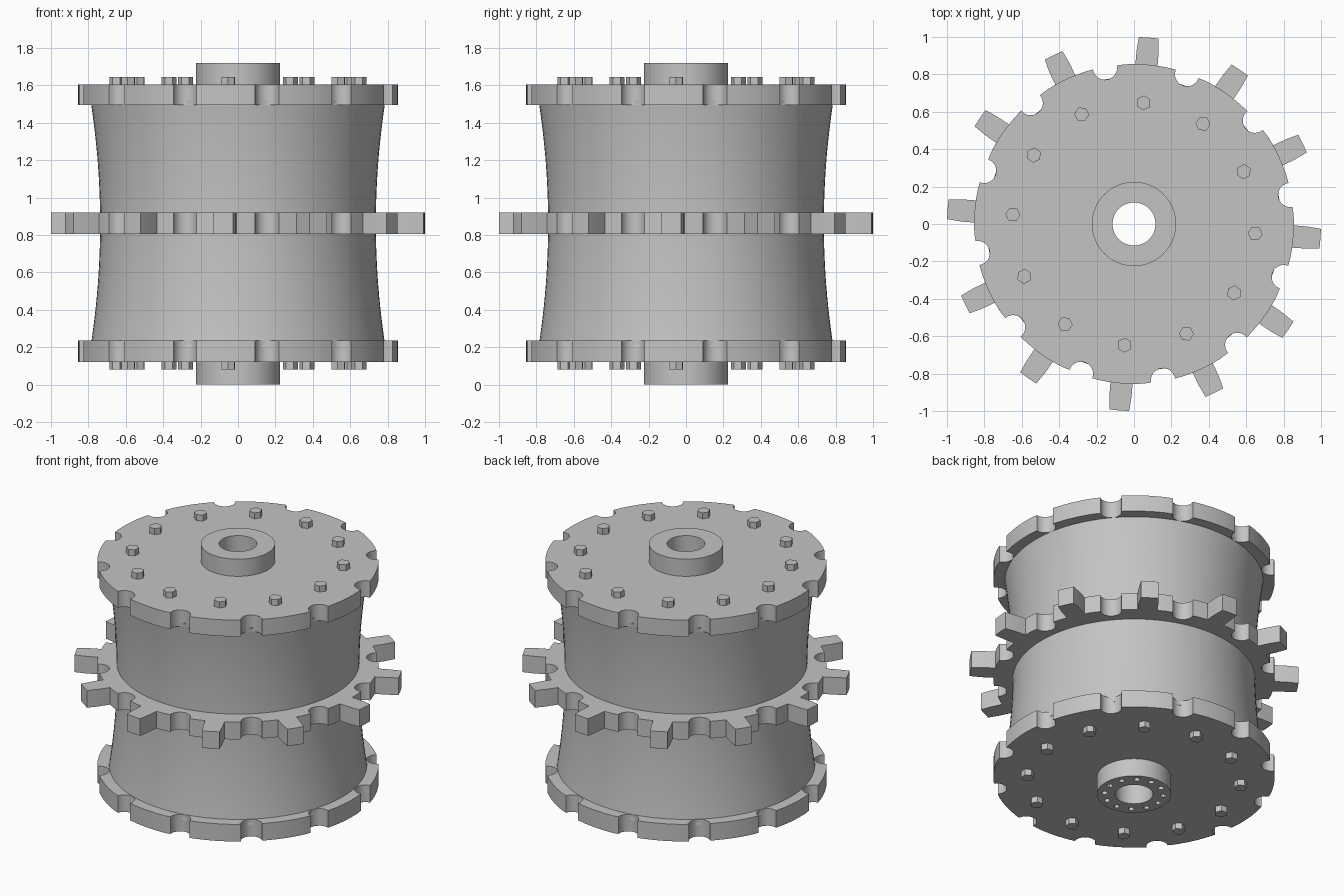
import bpy, bmesh, math
from math import cos, sin, radians, pi
from mathutils import Matrix

cube = bpy.data.objects.get("Cube")
if cube:
    bpy.data.objects.remove(cube, do_unlink=True)

COUNT = 12
STEP = 2 * pi / COUNT
PHASE = radians(-4.5)      # direction of first tooth and bolt
RIM = 0.855
NOTCH_CENTRE, NOTCH_R = 0.85, 0.065

steel = bpy.data.materials.new("grey steel")
steel.use_nodes = True
GREY = (0.55, 0.55, 0.55, 1)
steel.diffuse_color = GREY
steel.node_tree.nodes["Principled BSDF"].inputs["Base Color"].default_value = GREY


def finish(name, bm):
    bmesh.ops.recalc_face_normals(bm, faces=bm.faces)
    mesh = bpy.data.meshes.new(name)
    bm.to_mesh(mesh)
    bm.free()
    mesh.materials.append(steel)
    obj = bpy.data.objects.new(name, mesh)
    bpy.context.collection.objects.link(obj)
    return obj


def smooth(obj):
    bpy.ops.object.select_all(action='DESELECT')
    obj.select_set(True)
    bpy.context.view_layer.objects.active = obj
    bpy.ops.object.shade_smooth_by_angle(angle=radians(30))


def lathe(name, profile, segments=96):
    """Revolve a closed (radius, z) profile about z."""
    bm = bmesh.new()
    rings = [[bm.verts.new((r * cos(a), r * sin(a), z)) for r, z in profile]
             for a in (2 * pi * i / segments for i in range(segments))]
    n = len(profile)
    for i, ring in enumerate(rings):
        nxt = rings[(i + 1) % segments]
        for j in range(n):
            k = (j + 1) % n
            bm.faces.new((ring[j], nxt[j], nxt[k], ring[k]))
    return finish(name, bm)


def sector(toothed):
    """Polar outline of one sector: rim, optional tooth, rim, notch."""
    gap = math.atan2(NOTCH_R, NOTCH_CENTRE)
    start, end = -STEP / 2 + gap, STEP / 2 - gap
    if toothed:
        base, tip = radians(4), radians(3)
        pts = [(RIM, start), (RIM, (start - base) / 2), (RIM, -base),
               (0.93, -base * 0.91), (1, -tip), (1, 0), (1, tip),
               (0.93, base * 0.91), (RIM, base), (RIM, (end + base) / 2)]
    else:
        pts = [(RIM, start + (end - start) * i / 8) for i in range(8)]
    for i in range(13):
        t = pi * i / 12
        x, y = NOTCH_CENTRE - NOTCH_R * sin(t), -NOTCH_R * cos(t)
        pts.append((math.hypot(x, y), STEP / 2 + math.atan2(y, x)))
    return pts[:-1]


def plate(name, z0, z1, toothed=False, inner=0.2):
    """Notched ring plate made of repeated sectors."""
    bm = bmesh.new()
    cols = []
    for s in range(COUNT):
        for r, a in sector(toothed):
            a += PHASE + s * STEP
            cols.append([bm.verts.new((q * cos(a), q * sin(a), z))
                         for q, z in ((r, z0), (r, z1), (inner, z1), (inner, z0))])
    for i, c in enumerate(cols):
        d = cols[(i + 1) % len(cols)]
        for j in range(4):
            k = (j + 1) % 4
            bm.faces.new((c[j], d[j], d[k], c[k]))
    obj = finish(name, bm)
    smooth(obj)
    return obj


def pegs(name, sides, radius, ring, z0, z1):
    """Ring of small upright prisms."""
    bm = bmesh.new()
    for i in range(COUNT):
        place = (Matrix.Rotation(PHASE + i * STEP, 4, 'Z')
                 @ Matrix.Translation((ring, 0, (z0 + z1) / 2)))
        # a corner of each prism points outward
        place = place @ Matrix.Rotation(pi / 2, 4, 'Z')
        bmesh.ops.create_cone(bm, cap_ends=True, segments=sides, radius1=radius,
                              radius2=radius, depth=z1 - z0,
                              matrix=place)
    return finish(name, bm)


# Waisted drum shell
MID, HALF = 0.86, 0.63
curve = []
for i in range(25):
    z = 0.2 + 1.32 * i / 24
    curve.append((0.737 + 0.047 * ((z - MID) / HALF) ** 2, z))
drum = lathe("drum", [(0.55, 0.2)] + curve + [(0.55, 1.52)])
smooth(drum)

# Rim flanges and central toothed wheel
plate("lower_flange", 0.12, 0.235)
plate("upper_flange", 1.495, 1.605)
plate("toothed_wheel", 0.805, 0.92, toothed=True)

# Hexagonal bolt heads
pegs("lower_bolts", 6, 0.04, 0.65, 0.08, 0.13)
pegs("upper_bolts", 6, 0.04, 0.65, 1.595, 1.645)

# Hub tube with small holes in its lower end
hub = lathe("hub", [(0.115, 0), (0.225, 0), (0.225, 1.72), (0.115, 1.72)], 64)
drill = pegs("hole_cutter", 12, 0.018, 0.18, -0.05, 0.06)
drill.hide_render = True
cut = hub.modifiers.new("holes", 'BOOLEAN')
cut.operation = 'DIFFERENCE'
cut.solver = 'EXACT'
cut.object = drill
bpy.context.view_layer.objects.active = hub
bpy.ops.object.modifier_apply(modifier=cut.name)
bpy.data.objects.remove(drill, do_unlink=True)
smooth(hub)
